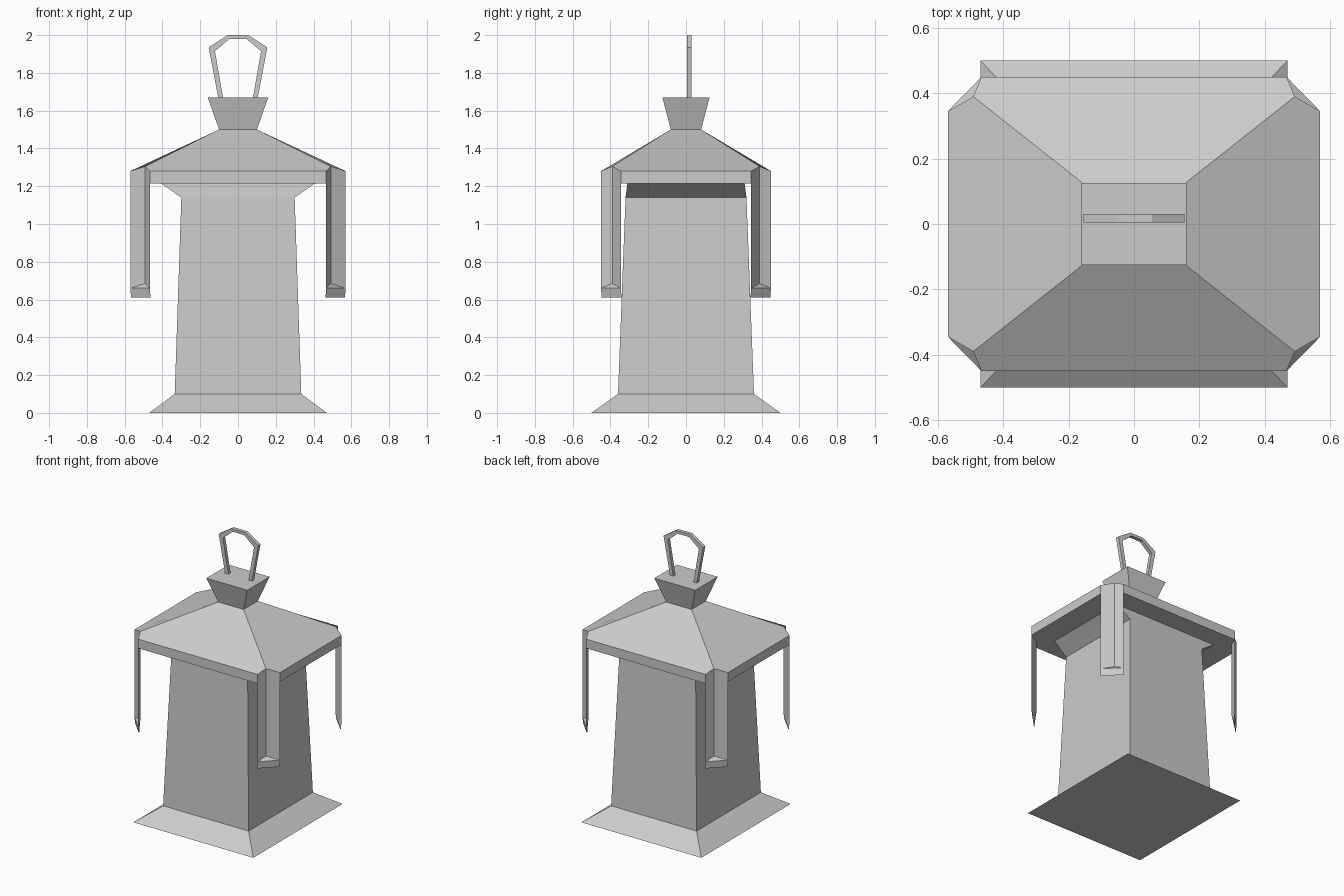
import bpy
import bmesh

cube = bpy.data.objects.get("Cube")
if cube:
    bpy.data.objects.remove(cube)

# One plain grey for everything
grey = bpy.data.materials.new("stone_grey")
grey.use_nodes = True
grey.diffuse_color = (0.6, 0.6, 0.6, 1)
grey.node_tree.nodes["Principled BSDF"].inputs["Base Color"].default_value = (0.6, 0.6, 0.6, 1)


def add_object(name, bm):
    bmesh.ops.recalc_face_normals(bm, faces=bm.faces)
    mesh = bpy.data.meshes.new(name)
    bm.to_mesh(mesh)
    bm.free()
    mesh.materials.append(grey)
    obj = bpy.data.objects.new(name, mesh)
    bpy.context.collection.objects.link(obj)
    return obj


def bridge(bm, low, high):
    n = len(low)
    for i in range(n):
        j = (i + 1) % n
        bm.faces.new((low[i], low[j], high[j], high[i]))


def loft(name, sections):
    """Stack rectangles given as (half x, half y, z) and cap both ends."""
    bm = bmesh.new()
    rings = [[bm.verts.new((sx * x, sy * y, z))
              for sx, sy in ((-1, -1), (1, -1), (1, 1), (-1, 1))]
             for x, y, z in sections]
    for low, high in zip(rings, rings[1:]):
        bridge(bm, low, high)
    bm.faces.new(rings[0])
    bm.faces.new(rings[-1])
    return add_object(name, bm)


# Tapered tower with a splayed foot and a top that flares sideways
loft("body", [(0.47, 0.5, 0), (0.335, 0.36, 0.1), (0.3, 0.32, 1.14), (0.41, 0.31, 1.217)])
loft("finial", [(0.1, 0.08, 1.5), (0.16, 0.125, 1.67)])

# Notched roof corner: two outer points and the inner crease
SIDE, CREASE, FRONT = (0.57, 0.345), (0.492, 0.39), (0.467, 0.45)
EAVE, CREASE_TOP, UNDERSIDE = 1.28, 1.305, 1.215
QUADRANTS = ((1, 1), (-1, 1), (-1, -1), (1, -1))

# Hipped roof with an eave rim that follows the notched corners
bm = bmesh.new()
rim, under, crown = [], [], []
for sx, sy in QUADRANTS:
    corner = [(SIDE, EAVE), (CREASE, CREASE_TOP), (FRONT, EAVE)]
    if sx * sy < 0:
        corner.reverse()
    for (x, y), z in corner:
        rim.append(bm.verts.new((sx * x, sy * y, z)))
        under.append(bm.verts.new((sx * x, sy * y, UNDERSIDE)))
    crown.append(bm.verts.new((sx * 0.1, sy * 0.08, 1.5)))
bridge(bm, under, rim)
bm.faces.new(under)
bm.faces.new(crown)
for i in range(4):
    j = (i + 1) % 4
    a, b = 3 * i + 1, 3 * j + 1
    bm.faces.new((crown[i], rim[a], rim[a + 1], rim[b - 1], rim[b], crown[j]))
add_object("roof", bm)

# Folded corner strips hanging from the roof, each with a small sloped foot
for (sx, sy), name in zip(QUADRANTS, ("back_left", "back_right", "front_right", "front_left")):
    bm = bmesh.new()

    def vert(point, z, shift=0):
        return bm.verts.new((sx * (point[0] - shift), sy * (point[1] - shift), z))

    top = [vert(SIDE, EAVE), vert(CREASE, CREASE_TOP), vert(FRONT, EAVE)]
    low = [vert(SIDE, 0.66), vert(CREASE, 0.685), vert(FRONT, 0.66)]
    toe = [vert(SIDE, 0.61, 0.004), vert(FRONT, 0.61, 0.004)]
    for i in range(2):
        bm.faces.new((top[i], top[i + 1], low[i + 1], low[i]))
    bm.faces.new(low)
    bm.faces.new((low[0], low[2], toe[1], toe[0]))
    bm.faces.new((low[1], toe[0], toe[1]))
    bm.faces.new((low[0], low[1], toe[0]))
    bm.faces.new((low[1], low[2], toe[1]))
    add_object(name + "_strip", bm)

# Flat angular carrying loop
outer = [(0.103, 1.66), (0.155, 1.935), (0.055, 2.0)]
inner = [(0.078, 1.66), (0.122, 1.915), (0.045, 1.98)]


def arch(points):
    return points + [(-x, z) for x, z in reversed(points)]


bm = bmesh.new()
rows = [[bm.verts.new((x, y, z)) for x, z in arch(profile)]
        for profile, y in ((outer, 0.005), (inner, 0.005), (inner, 0.03), (outer, 0.03))]
sections = list(zip(*rows))
for low, high in zip(sections, sections[1:]):
    bridge(bm, low, high)
bm.faces.new(sections[0])
bm.faces.new(sections[-1])
add_object("handle", bm)
